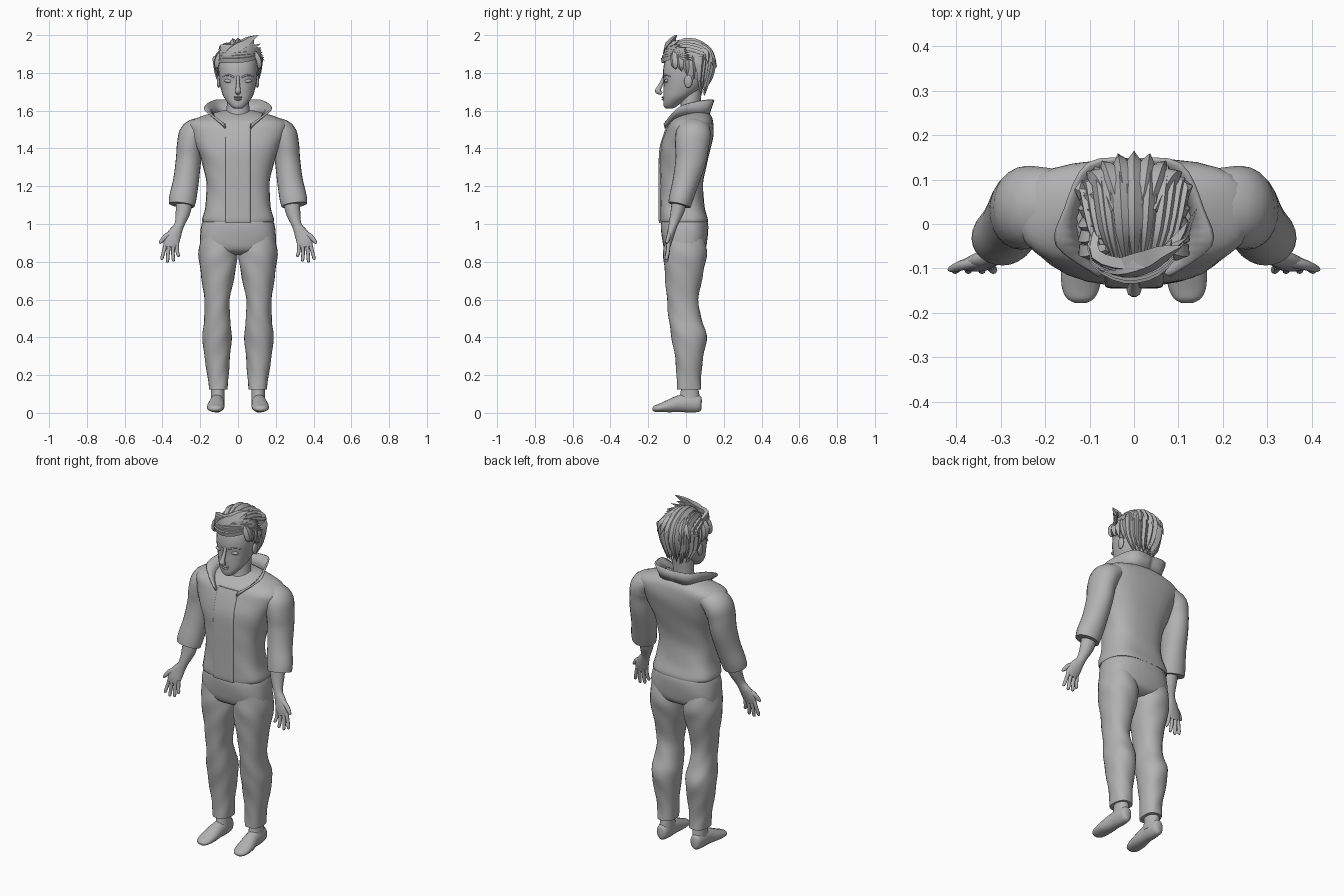
import bpy, bmesh, math, random
from mathutils import Vector, Matrix

random.seed(4)
grey = bpy.data.materials.new("plain grey")
grey.diffuse_color = (0.45, 0.45, 0.45, 1)


def finish(name, bm, angle=40, mirror=False, thick=0):
    bmesh.ops.recalc_face_normals(bm, faces=bm.faces)
    me = bpy.data.meshes.new(name)
    bm.to_mesh(me)
    bm.free()
    me.materials.append(grey)
    me.shade_smooth()
    me.set_sharp_from_angle(angle=math.radians(angle))
    ob = bpy.data.objects.new(name, me)
    bpy.context.collection.objects.link(ob)
    if thick:
        ob.modifiers.new("thickness", 'SOLIDIFY').thickness = thick
    if mirror:
        ob.modifiers.new("mirror", 'MIRROR').use_clip = False
    return ob


def smooth(rows, k=4):
    """Catmull-Rom resampling of rows of numbers."""
    out = []
    for i in range(len(rows) - 1):
        p0, p1 = rows[max(i - 1, 0)], rows[i]
        p2, p3 = rows[i + 1], rows[min(i + 2, len(rows) - 1)]
        for j in range(k):
            t = j / k
            out.append([b + .5 * t * (c - a + t * (2 * a - 5 * b + 4 * c - d + t * (3 * (b - c) + d - a)))
                        for a, b, c, d in zip(p0, p1, p2, p3)])
    return out + [list(rows[-1])]


def skin(bm, rings):
    vs = [[bm.verts.new(p) for p in r] for r in rings]
    n = len(vs[0])
    for a, b in zip(vs, vs[1:]):
        for i in range(n):
            bm.faces.new((a[i], a[(i + 1) % n], b[(i + 1) % n], b[i]))
    bm.faces.new(vs[0])
    bm.faces.new(vs[-1][::-1])


def loft(name, rows, mirror=False, n=28, fold=0, k=4):
    """Stacked level rings: z, centre x, half width, front y, back y, squareness."""
    rings = []
    for z, xc, hw, yf, yb, p in smooth(rows, k):
        ring = []
        for i in range(n):
            a = 2 * math.pi * i / n
            c, s = math.cos(a), math.sin(a)
            f = 1 + fold * math.sin(3 * a + z * 24) * math.sin(z * 17 + a)
            x = math.copysign(abs(c) ** (2 / p), c) * hw * f
            y = math.copysign(abs(s) ** (2 / p), s) * (yb - yf) / 2 * f
            ring.append((xc + x, (yf + yb) / 2 + y, z))
        rings.append(ring)
    bm = bmesh.new()
    skin(bm, rings)
    return finish(name, bm, 45, mirror)


def tube(bm, rows, ref, n=16, k=4):
    """Swept ellipse: x, y, z, side radius, ref radius."""
    rows = smooth(rows, k)
    pts = [Vector(r[:3]) for r in rows]
    rings = []
    for i, r in enumerate(rows):
        t = (pts[min(i + 1, len(pts) - 1)] - pts[max(i - 1, 0)]).normalized()
        up = ref(pts[i]) if callable(ref) else Vector(ref)
        side = t.cross(up).normalized()
        up = side.cross(t)
        rings.append([pts[i] + side * r[3] * math.cos(2 * math.pi * j / n)
                      + up * r[4] * math.sin(2 * math.pi * j / n) for j in range(n)])
    skin(bm, rings)


def ball(bm, loc, size, rot=0):
    m = Matrix.Translation(loc) @ Matrix.Rotation(rot, 4, 'Y') @ Matrix.Diagonal((*size, 1))
    bmesh.ops.create_uvsphere(bm, u_segments=16, v_segments=10, radius=1, matrix=m)


# Jacket body, front placket and sleeves
body = [(1.01, 0, .185, -.135, .115, 3.0), (1.03, 0, .188, -.138, .115, 3.0),
        (1.10, 0, .172, -.138, .098, 2.8), (1.20, 0, .168, -.138, .09, 2.6),
        (1.30, 0, .185, -.138, .105, 2.6), (1.40, 0, .22, -.134, .13, 2.6),
        (1.48, 0, .255, -.112, .145, 2.6), (1.535, 0, .26, -.09, .145, 2.6),
        (1.57, 0, .195, -.05, .135, 2.4), (1.60, 0, .085, .0, .11, 2)]
loft("jacket_body", body, fold=.02)
loft("jacket_placket", [(z - .004, 0, .066, yf - .007, yf + .04, 8)
                        for z, _, _, yf, _, _ in body[:8]])
bm = bmesh.new()
tube(bm, [(.17, .05, 1.52, .05, .075), (.232, .04, 1.48, .074, .092), (.254, .032, 1.42, .069, .09),
          (.262, .026, 1.34, .067, .082), (.275, .0, 1.23, .068, .07), (.292, -.025, 1.14, .072, .064),
          (.298, -.035, 1.10, .068, .06)], (0, 1, 0), 24)
finish("sleeve", bm, 45, True)

# Open standing collar
low = [(0, .11, 1.57), (.08, .10, 1.565), (.115, .02, 1.565), (.10, -.06, 1.55), (.062, -.108, 1.51)]
high = [(0, .138, 1.655), (.10, .13, 1.66), (.15, .03, 1.645), (.17, -.05, 1.61), (.075, -.115, 1.535)]
bm = bmesh.new()
grid = [[bm.verts.new(p) for p in smooth(r)] for r in (low, high)]
for i in range(len(grid[0]) - 1):
    bm.faces.new((grid[0][i], grid[0][i + 1], grid[1][i + 1], grid[1][i]))
finish("collar", bm, 50, True, .01)

# Trousers
loft("trouser_hips", [(1.04, 0, .17, -.12, .10, 2.6), (1.0, 0, .19, -.133, .117, 2.6),
                      (.92, 0, .201, -.128, .115, 2.6), (.86, 0, .19, -.11, .10, 2.4),
                      (.835, 0, .13, -.06, .06, 2)], fold=.015)
loft("trouser_leg", [(.93, .105, .09, -.115, .10, 2.2), (.84, .106, .101, -.122, .112, 2.2),
                     (.75, .106, .092, -.115, .095, 2.2), (.60, .111, .068, -.10, .065, 2.2),
                     (.50, .110, .07, -.09, .08, 2.2), (.41, .111, .079, -.077, .108, 2.2),
                     (.30, .110, .069, -.058, .092, 2.2), (.20, .106, .056, -.05, .08, 2.2),
                     (.125, .104, .049, -.05, .082, 2.4)], True, fold=.04)

# Ankles and feet
loft("ankle", [(.17, .107, .036, -.025, .06, 2), (.10, .107, .036, -.03, .07, 2),
               (.05, .108, .037, -.05, .078, 2)], True)
bm = bmesh.new()
tube(bm, [(.11, .083, .045, .012, .025), (.11, .072, .046, .03, .042), (.11, .03, .052, .037, .051),
          (.112, -.03, .049, .040, .046), (.117, -.09, .036, .046, .034), (.12, -.14, .026, .043, .022),
          (.12, -.167, .022, .031, .016), (.12, -.178, .022, .012, .006)], (0, 0, 1), 18)
finish("foot", bm, 60, True)

# Forearms and hands
bm = bmesh.new()
tube(bm, [(.282, -.03, 1.15, .045, .042), (.29, -.045, 1.07, .040, .036), (.311, -.068, .995, .026, .024),
          (.334, -.08, .95, .036, .02), (.352, -.09, .91, .042, .017), (.358, -.095, .878, .034, .012)],
     (0, 1, 0), 16)
for x0, x1, z1 in ((.386, .403, .81), (.368, .373, .797), (.347, .342, .802), (.328, .316, .826)):
    tube(bm, [(x0 - .005, -.092, .90, .011, .011), ((x0 + x1) / 2, -.097, (.89 + z1) / 2, .0095, .01),
              (x1, -.104, z1 + .008, .0085, .009), (x1, -.105, z1, .004, .004)], (0, 1, 0), 8, 3)
tube(bm, [(.35, -.085, .955, .015, .013), (.385, -.092, .932, .014, .012), (.407, -.1, .908, .01, .009),
          (.416, -.103, .898, .005, .004)], (0, 1, 0), 8, 3)
finish("hand", bm, 60, True)

# Neck and head
loft("neck", [(1.50, 0, .068, -.06, .08, 2), (1.60, 0, .06, -.03, .075, 2), (1.72, 0, .06, -.03, .085, 2)])
loft("head", [(1.612, 0, .022, -.108, -.07, 2), (1.622, 0, .036, -.117, -.05, 2.2),
              (1.645, 0, .057, -.12, -.02, 2.2), (1.675, 0, .077, -.12, .03, 2.2),
              (1.71, 0, .089, -.12, .075, 2.2), (1.75, 0, .098, -.118, .10, 2.3),
              (1.80, 0, .103, -.122, .11, 2.3), (1.86, 0, .102, -.112, .115, 2.2),
              (1.91, 0, .08, -.08, .09, 2), (1.94, 0, .03, -.02, .05, 2)])

# Face details: nose, lips, eyes, brows, ears
bm = bmesh.new()
tube(bm, [(0, -.117, 1.785, .008, .006), (0, -.128, 1.75, .009, .01), (0, -.145, 1.715, .013, .014),
          (0, -.147, 1.703, .017, .017), (0, -.128, 1.69, .01, .008)], (0, -1, 0), 10)
finish("nose", bm, 50)
bm = bmesh.new()
ball(bm, (0, -.120, 1.671), (.025, .010, .005))
ball(bm, (0, -.119, 1.660), (.020, .010, .006))
finish("lips", bm, 60)
bm = bmesh.new()
ball(bm, (.049, -.103, 1.757), (.024, .012, .010), -.08)
finish("eye", bm, 60, True)
bm = bmesh.new()
tube(bm, [(.02, -.119, 1.777, .004, .003), (.05, -.111, 1.789, .005, .005), (.082, -.083, 1.781, .002, .002)],
     (0, -1, 0), 8)
finish("brow", bm, 50, True)
bm = bmesh.new()
ball(bm, (.102, .012, 1.755), (.010, .022, .034))
finish("ear", bm, 60, True)

# Hair: scalp cap and ridged locks lying over it
bm = bmesh.new()
ball(bm, (0, .035, 1.83), (.111, .103, .12))
finish("hair_cap", bm, 60)


def outward(p):
    return (p - Vector((0, .02, 1.80))).normalized()


def lock(bm, path, w, th):
    taper = [.55, 1, 1.1, 1, .75, .04]
    m = len(path) - 1
    rows = []
    for i, p in enumerate(path):
        f = taper[round(i * 5 / m)]
        rows.append((*p, w * f, th * f))
    tube(bm, rows, outward, 4, 3)


bm = bmesh.new()
for i in range(15):
    u = -1 + i / 7 + random.uniform(-.03, .03)
    q, j, d = u * u, random.uniform(-.008, .012), random.uniform(-.03, .02)
    lock(bm, [(u * .065, -.075, 1.925 - .03 * q), (u * .09, -.01, 1.96 - .05 * q + j),
              (u * .108, .08, 1.943 - .06 * q + j), (u * .116, .134 - .055 * q + j, 1.87),
              (u * .103, .122 - .05 * q + j, 1.775), (u * .06, .10 - .02 * q, 1.70 + d)], .019, .017)
# short layer flicking out at the crown and side locks by the temples
for i in range(7):
    u = -.9 + i * .3
    lock(bm, [(u * .05, .03, 1.955), (u * .08, .09, 1.945 - .03 * u * u), (u * .10, .135 - .03 * u * u, 1.90),
              (u * .12, .164 - .06 * u * u, 1.855 + random.uniform(-.03, .01))], .018, .014)
for s in (-1, 1):
    for y in (-.065, -.035, -.005, .03, .06):
        lock(bm, [(s * .06, y + .01, 1.93), (s * .10, y, 1.89), (s * .113, y + .005, 1.84),
                  (s * .106, y + .012, 1.775 - y * .6 + random.uniform(0, .02))], .019, .014)
finish("hair_back_locks", bm, 25)

# Swept fringe across the forehead and the raised tuft
bm = bmesh.new()
for i in range(6):
    h = i * .014
    lock(bm, [(-.115 + h * .4, -.02, 1.845 + h), (-.085, -.085 + h * .2, 1.868 + h),
              (-.02, -.119 + h * .4, 1.868 + h), (.05, -.105 + h * .4, 1.875 + h),
              (.10, -.05 + h * .3, 1.885 + h * .6), (.142 - h * .3, .035 - h * .4, 1.865 + h)], .017, .015)
for tip, w in (((.108, -.05, 2.0), .03), ((.085, -.035, 1.975), .026), ((.12, -.03, 1.955), .024)):
    lock(bm, [(-.075, -.095, 1.885), (-.03, -.10, 1.925), (.025, -.085, 1.952),
              (.065, -.065, tip[2] - .02), tip], w, .02)
finish("hair_fringe", bm, 25)
